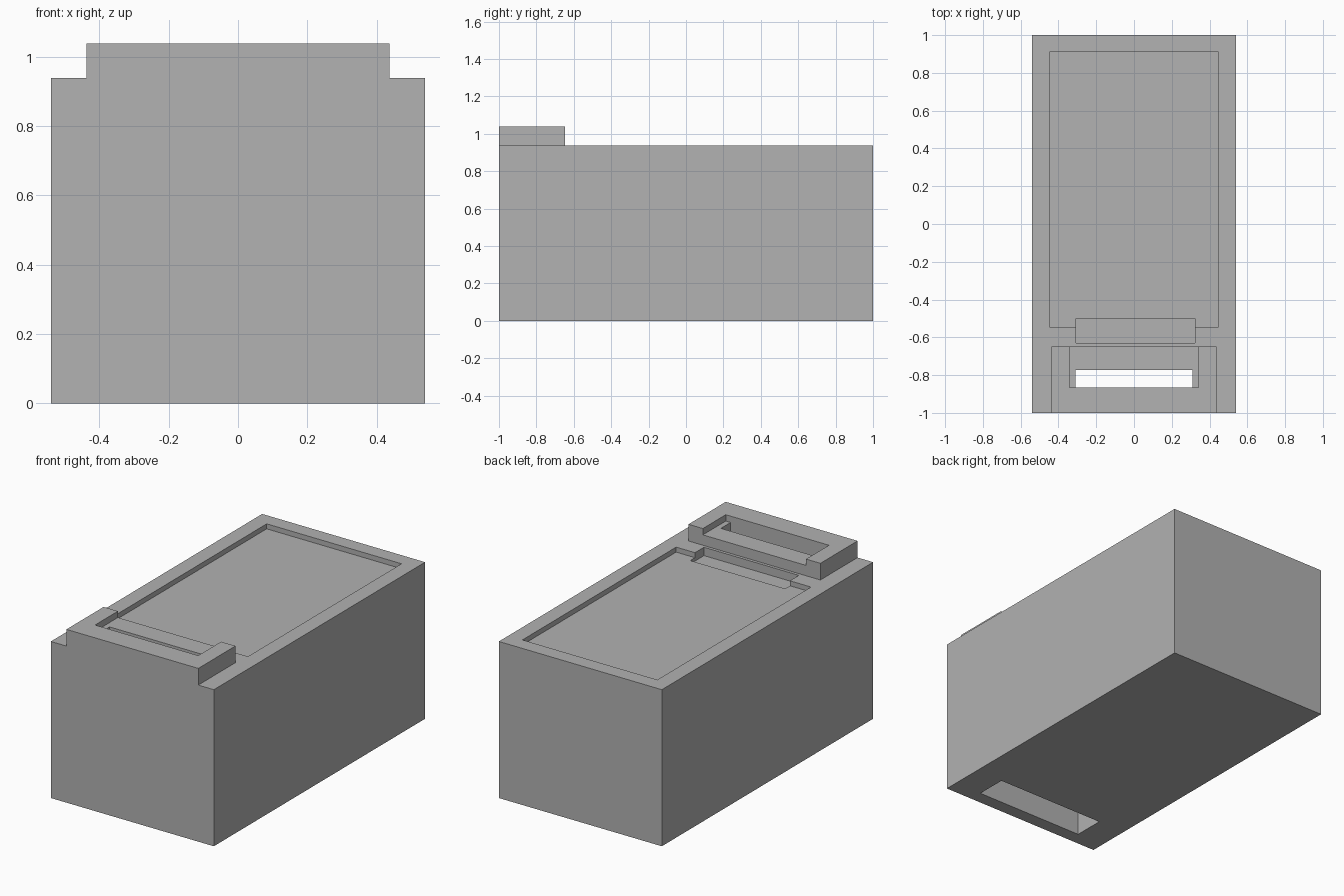
import bpy
import bmesh

start = bpy.data.objects.get("Cube")
if start:
    bpy.data.objects.remove(start, do_unlink=True)

TOP = 0.938       # top of the main body
RIM_TOP = 1.038   # top of the raised rim
OVER = 0.1        # how far cutters reach past open sides


def box(name, x, y, z):
    """Axis-aligned box from three (low, high) ranges."""
    bm = bmesh.new()
    bmesh.ops.create_cube(bm, size=1)
    for v in bm.verts:
        v.co = [r[0] if c < 0 else r[1] for c, r in zip(v.co, (x, y, z))]
    mesh = bpy.data.meshes.new(name)
    bm.to_mesh(mesh)
    bm.free()
    obj = bpy.data.objects.new(name, mesh)
    bpy.context.collection.objects.link(obj)
    return obj


def combine(target, tool, operation):
    """Boolean the tool into the target, then discard the tool."""
    tool.hide_render = True
    mod = target.modifiers.new(tool.name, 'BOOLEAN')
    mod.operation = operation
    mod.solver = 'EXACT'
    mod.object = tool
    bpy.context.view_layer.objects.active = target
    bpy.ops.object.modifier_apply(modifier=mod.name)
    bpy.data.objects.remove(tool, do_unlink=True)


# Main block with the raised rim at the front
body = box("body", (-0.54, 0.54), (-1, 1), (0, TOP))
rim = box("raised_rim", (-0.437, 0.437), (-1, -0.648), (0.5, RIM_TOP))
combine(body, rim, 'UNION')

# Shallow tray, finger notch, rim recess, slot and the wider chamber below it
cutters = [
    box("tray", (-0.447, 0.447), (-0.545, 0.91), (TOP - 0.03, TOP + OVER)),
    box("notch", (-0.307, 0.322), (-0.63, -0.5), (TOP - 0.05, TOP + OVER)),
    box("rim_recess", (-0.342, 0.342), (-0.865, -0.6), (1.0, RIM_TOP + OVER)),
    box("slot", (-0.31, 0.31), (-0.865, -0.773), (0.5, RIM_TOP + OVER)),
    box("chamber", (-0.36, 0.36), (-0.92, -0.735), (-OVER, 0.92)),
]
for cutter in cutters:
    combine(body, cutter, 'DIFFERENCE')

# Single flat grey
grey = bpy.data.materials.new("mid_grey")
grey.use_nodes = True
colour = (0.445, 0.445, 0.445, 1)
grey.diffuse_color = colour
grey.node_tree.nodes["Principled BSDF"].inputs["Base Color"].default_value = colour
body.data.materials.clear()
body.data.materials.append(grey)
for face in body.data.polygons:
    face.material_index = 0
    face.use_smooth = False
